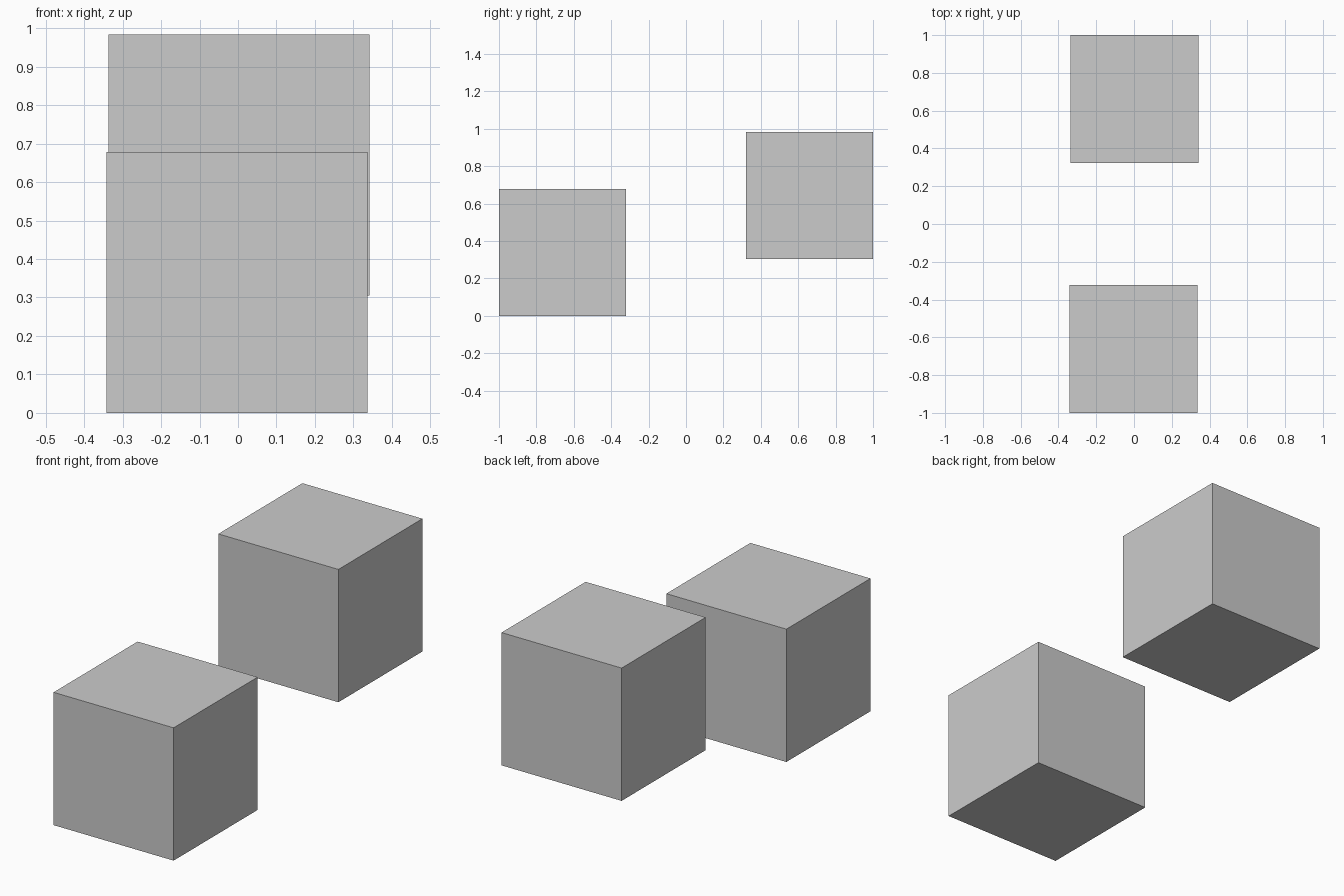
import bpy

if "Cube" in bpy.data.objects:
    bpy.data.objects.remove(bpy.data.objects["Cube"])

SIZE = 0.678


def cube(name, x, y, bottom):
    bpy.ops.mesh.primitive_cube_add(size=SIZE, location=(x, y, bottom + SIZE / 2))
    bpy.context.object.name = name


# Lower cube at the front, raised cube at the back, slightly offset in x
cube("front_cube", -0.0025, -1 + SIZE / 2, 0.0)
cube("back_cube", 0.0025, 1 - SIZE / 2, 0.305)
